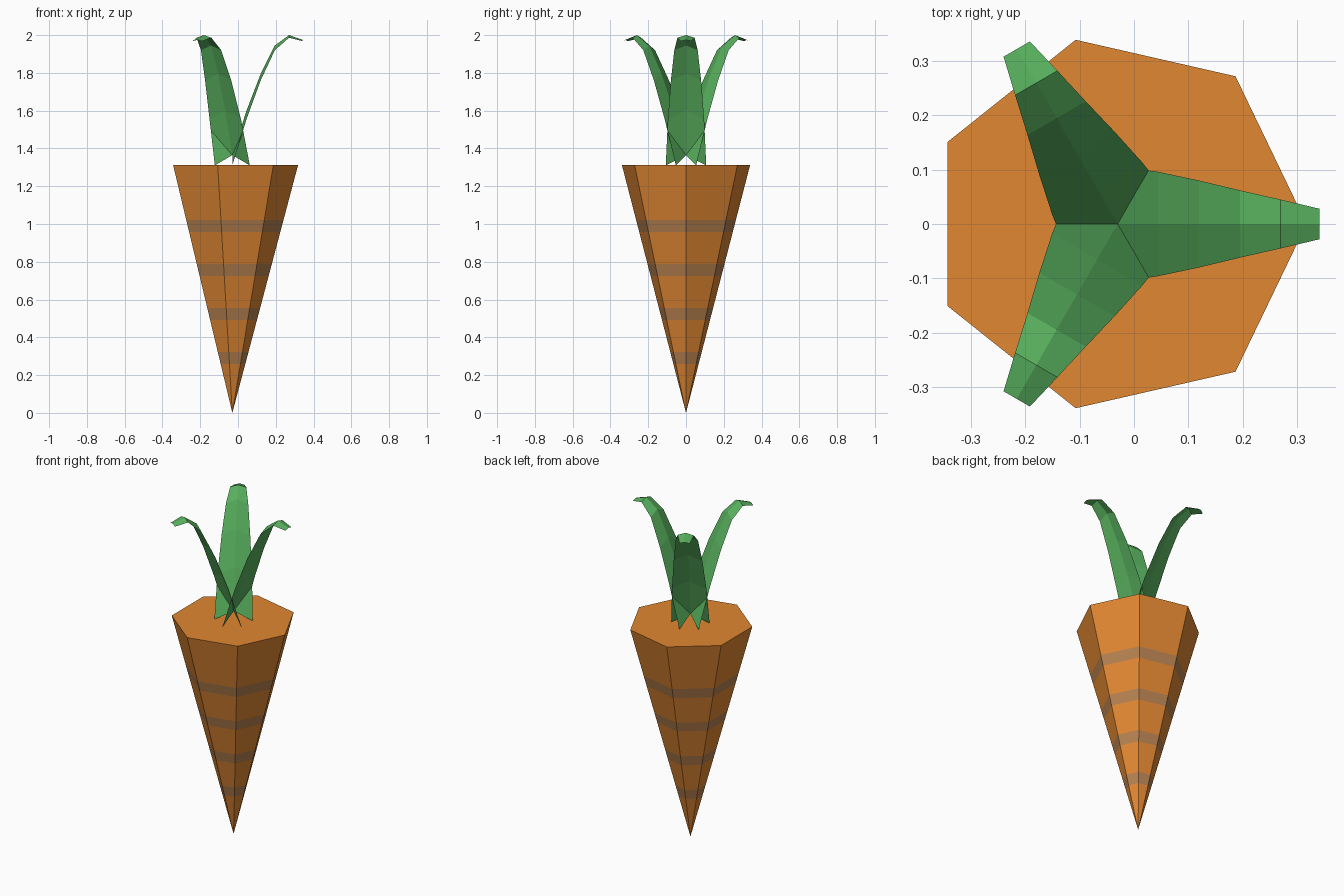
import bpy, bmesh, math
from mathutils import Matrix, Vector

if "Cube" in bpy.data.objects:
    bpy.data.objects.remove(bpy.data.objects["Cube"])

CX = -0.03          # axis of the carrot
TOP = 1.312         # height of the root


def material(name, rgb):
    m = bpy.data.materials.new(name)
    m.diffuse_color = (*rgb, 1)
    m.use_nodes = True
    m.node_tree.nodes["Principled BSDF"].inputs["Base Color"].default_value = m.diffuse_color
    return m


orange = material("carrot orange", (0.752, 0.242, 0.032))
brown = material("stripe brown", (0.462, 0.216, 0.078))
green = material("leaf green", (0.098, 0.434, 0.112))


def add_object(name, bm, mats):
    mesh = bpy.data.meshes.new(name)
    bm.to_mesh(mesh)
    bm.free()
    for m in mats:
        mesh.materials.append(m)
    ob = bpy.data.objects.new(name, mesh)
    bpy.context.collection.objects.link(ob)
    return ob


# Root: seven-sided cone standing on its tip, with a corner towards +x
bm = bmesh.new()
tip = bm.verts.new((CX, 0, 0))
ring = []
for i in range(7):
    a = math.tau * i / 7
    ring.append(bm.verts.new((CX + 0.348 * math.cos(a), 0.348 * math.sin(a), TOP)))
bm.faces.new(ring)
for i in range(7):
    bm.faces.new((tip, ring[(i + 1) % 7], ring[i]))

# Stripes: cut the sides at each band edge and colour by height
bands = [(0.26, 0.322), (0.492, 0.555), (0.725, 0.787), (0.957, 1.02)]
for z in [edge for band in bands for edge in band]:
    bmesh.ops.bisect_plane(bm, geom=bm.verts[:] + bm.edges[:] + bm.faces[:],
                           plane_co=(0, 0, z), plane_no=(0, 0, 1))
for f in bm.faces:
    z = f.calc_center_median().z
    f.material_index = int(any(lo < z < hi for lo, hi in bands))
bmesh.ops.recalc_face_normals(bm, faces=bm.faces[:])
add_object("root", bm, [orange, brown])

# Leaves: creased strips; rows of (reach, ridge height, half width, ridge rise)
rows = [(0.0, 1.365, 0.107, 0.055), (0.075, 1.600, 0.096, 0.045),
        (0.150, 1.795, 0.080, 0.035), (0.225, 1.945, 0.062, 0.025),
        (0.300, 2.000, 0.045, 0.014), (0.372, 1.975, 0.028, 0.007)]
for n in range(3):
    bm = bmesh.new()
    place = Matrix.Translation((CX, 0, 0)) @ Matrix.Rotation(math.tau * n / 3, 4, 'Z')
    grid = [[bm.verts.new(place @ Vector((r, s * w, z - abs(s) * d))) for s in (-1, 0, 1)]
            for r, z, w, d in rows]
    for a, b in zip(grid, grid[1:]):
        for k in (0, 1):
            bm.faces.new((a[k], b[k], b[k + 1], a[k + 1]))
    add_object(f"leaf_{n + 1}", bm, [green])
